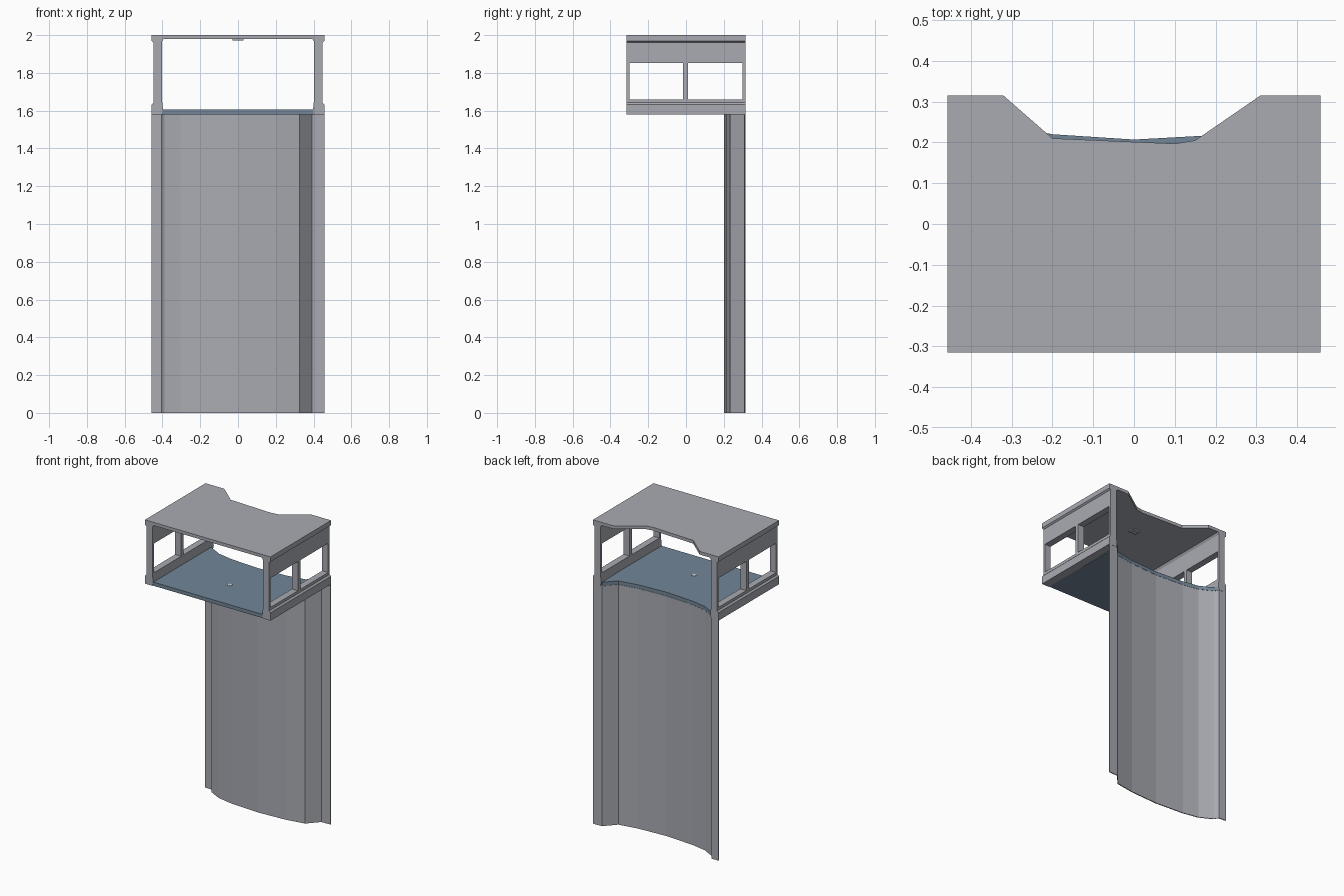
import bpy, bmesh

if "Cube" in bpy.data.objects:
    bpy.data.objects.remove(bpy.data.objects["Cube"])


def material(name, rgb):
    m = bpy.data.materials.new(name)
    m.diffuse_color = (*rgb, 1)
    m.use_nodes = True
    m.node_tree.nodes["Principled BSDF"].inputs["Base Color"].default_value = m.diffuse_color
    return m


GREY = material("grey metal", (0.40, 0.41, 0.45))
BLUE = material("slate blue floor", (0.17, 0.24, 0.315))
PALE = material("pale fitting", (0.62, 0.64, 0.67))


def prism(name, pts, depth, axis, start, mat):
    """Extrude an outline: axis 'z' takes (x, y) points, axis 'y' takes (x, z)."""
    bm = bmesh.new()
    if axis == 'z':
        vs = [bm.verts.new((a, b, start)) for a, b in pts]
        step = (0, 0, depth)
    else:
        vs = [bm.verts.new((a, start, b)) for a, b in pts]
        step = (0, depth, 0)
    face = bm.faces.new(vs)
    out = bmesh.ops.extrude_face_region(bm, geom=[face])
    moved = [g for g in out["geom"] if isinstance(g, bmesh.types.BMVert)]
    bmesh.ops.translate(bm, verts=moved, vec=step)
    bmesh.ops.recalc_face_normals(bm, faces=bm.faces[:])
    mesh = bpy.data.meshes.new(name)
    bm.to_mesh(mesh)
    bm.free()
    mesh.materials.append(mat)
    ob = bpy.data.objects.new(name, mesh)
    bpy.context.collection.objects.link(ob)
    return ob


def box(name, x0, x1, y0, y1, z0, z1, mat):
    return prism(name, [(x0, y0), (x1, y0), (x1, y1), (x0, y1)], z1 - z0, 'z', z0, mat)


W, D = 0.457, 0.315     # half width, half depth
INNER, OUTER = 0.403, 0.447

# Tall bowed back panel with flat flanges
bow = [(-W, D), (-0.405, D - 0.002), (-0.39, 0.285), (-0.305, 0.24), (-0.2, 0.22),
       (0, 0.207), (0.2, 0.218), (0.325, 0.24), (0.392, D - 0.002), (W, D)]
back_face = [(x, y - 0.006) for x, y in bow]
prism("back_panel", back_face + bow[::-1], 1.58, 'z', 0, GREY)

# Floor follows the bowed panel
floor_back = [p for p in bow if abs(p[0]) < 0.41]
prism("floor", [(-0.41, -D + 0.002), (0.41, -D + 0.002)] + floor_back[::-1],
      0.024, 'z', 1.581, BLUE)

# Roof with a notch cut out of its back edge
prism("roof", [(-W, -D), (W, -D), (W, D), (0.31, D), (0.15, 0.205), (0.10, 0.197),
               (-0.20, 0.21), (-0.32, D), (-W, D)], 0.021, 'z', 1.979, GREY)

# Side frames: rails, bands and posts
for s, side in ((-1, "left"), (1, "right")):
    def mirror(pts):
        return [(s * a, b) for a, b in pts]

    prism(side + "_lower_rail", mirror([
        (W, 1.58), (W, 1.632), (OUTER, 1.642), (OUTER, 1.66), (INNER, 1.66),
        (INNER - 0.006, 1.605), (INNER, 1.58)]), 2 * D, 'y', -D, GREY)
    prism(side + "_upper_rail", mirror([
        (W, 1.98), (W, 1.968), (OUTER, 1.96), (OUTER, 1.852), (INNER, 1.852),
        (INNER, 1.965), (INNER - 0.01, 1.98)]), 2 * D, 'y', -D, GREY)
    for name, y0, y1 in (("front", -D, -0.299), ("middle", -0.015, 0.011),
                         ("back", 0.300, D)):
        x0, x1 = sorted((s * INNER, s * OUTER))
        box(f"{side}_{name}_post", x0, x1, y0, y1, 1.655, 1.856, GREY)

# Small fittings on the ceiling and floor
box("ceiling_fitting", -0.03, 0.03, -0.02, 0.02, 1.971, 1.98, GREY)
box("floor_plate", -0.012, 0.012, -0.097, -0.073, 1.605, 1.607, PALE)
